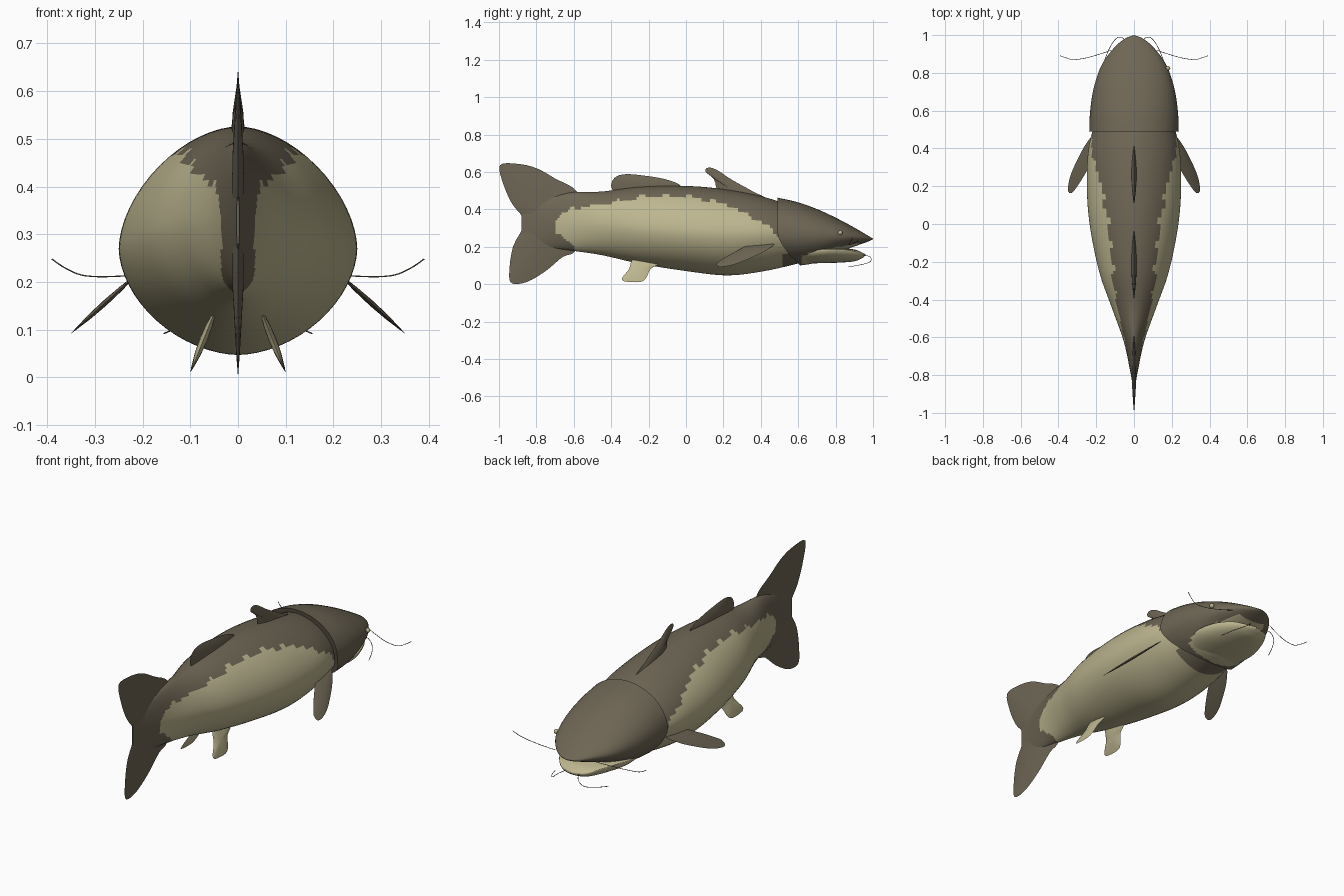
import bpy, bmesh, math
from mathutils import Vector

if "Cube" in bpy.data.objects:
    bpy.data.objects.remove(bpy.data.objects["Cube"])


def material(name, rgb):
    m = bpy.data.materials.new(name)
    m.use_nodes = True
    m.diffuse_color = (*rgb, 1)
    m.node_tree.nodes["Principled BSDF"].inputs["Base Color"].default_value = (*rgb, 1)
    return m


BROWN = material("olive brown", (0.155, 0.132, 0.09))
CREAM = material("pale cream", (0.51, 0.47, 0.28))


def finish(name, bm, rule=None, mats=(BROWN, CREAM), angle=40):
    bmesh.ops.recalc_face_normals(bm, faces=bm.faces)
    if rule:
        for f in bm.faces:
            f.material_index = int(rule(f.calc_center_median()))
    me = bpy.data.meshes.new(name)
    bm.to_mesh(me)
    bm.free()
    ob = bpy.data.objects.new(name, me)
    bpy.context.collection.objects.link(ob)
    for m in mats:
        me.materials.append(m)
    bpy.ops.object.select_all(action='DESELECT')
    ob.select_set(True)
    bpy.context.view_layer.objects.active = ob
    bpy.ops.object.shade_smooth_by_angle(angle=math.radians(angle))
    return ob


def spline(pts, steps, closed=False):
    """Catmull-Rom curve through points of any dimension."""
    n, out = len(pts), []
    get = (lambda i: pts[i % n]) if closed else (lambda i: pts[min(max(i, 0), n - 1)])
    for i in range(n if closed else n - 1):
        for s in range(steps):
            t = s / steps
            out.append([0.5 * (2 * b + (c - a) * t + (2 * a - 5 * b + 4 * c - d) * t * t
                               + (3 * b - a - 3 * c + d) * t ** 3)
                        for a, b, c, d in zip(*(get(i + k) for k in (-1, 0, 1, 2)))])
    return out if closed else out + [list(pts[-1])]


def loft(name, stations, steps, rule, power=1.8, shear=None, segs=64):
    """Skin of sections: y, bottom, widest height, top, half width."""
    bm = bmesh.new()
    rings = []
    for y, zb, zm, zt, w in spline(stations, steps):
        ring = []
        for k in range(segs):
            a = math.tau * k / segs
            c, s = math.cos(a), math.sin(a)
            x = max(w, 0.0005) * math.copysign(abs(c) ** (2 / power), c)
            h = abs(s) ** (2 / power)
            z = zm + (zt - zm) * h if s > 0 else zm - (zm - zb) * h
            ring.append(bm.verts.new((x, y + (shear(y, z) if shear else 0), z)))
        rings.append(ring)
    for r, q in zip(rings, rings[1:]):
        for k in range(segs):
            j = (k + 1) % segs
            bm.faces.new((r[k], r[j], q[j], q[k]))
    bm.faces.new(rings[0])
    bm.faces.new(rings[-1])
    return finish(name, bm, rule)


def fin(name, outline, centre, thick, place, mat=BROWN, steps=4):
    """Lens-shaped fin: a closed outline swelling towards its centre."""
    bm = bmesh.new()
    loop = spline(outline, steps, closed=True)
    cu, cv = centre
    rim = [bm.verts.new(place(u, v, 0)) for u, v in loop]
    n = len(rim)
    for side in (-1, 1):
        prev = rim
        for f in (0.85, 0.45):
            h = side * thick * (1 - f * f)
            ring = [bm.verts.new(place(cu + (u - cu) * f, cv + (v - cv) * f, h)) for u, v in loop]
            for k in range(n):
                j = (k + 1) % n
                bm.faces.new((prev[k], prev[j], ring[j], ring[k]))
            prev = ring
        tip = bm.verts.new(place(cu, cv, side * thick))
        for k in range(n):
            bm.faces.new((prev[k], prev[(k + 1) % n], tip))
    return finish(name, bm, mats=(mat,), angle=50)


def lerp(table, y):
    for (a, va), (b, vb) in zip(table, table[1:]):
        if y <= b:
            return va + (vb - va) * max(0, (y - a) / (b - a))
    return table[-1][1]


# Body with a pale flank and belly
FLANK = [(-0.7, 0.35), (-0.62, 0.40), (-0.5, 0.42), (-0.3, 0.45), (-0.2, 0.475), (0, 0.47),
         (0.2, 0.43), (0.35, 0.36), (0.45, 0.3), (0.52, 0.24)]


def flank_rule(p):
    wob = 0.007 * math.sin(p.y * 47) + 0.005 * math.sin(p.y * 101)
    rear = -0.69 + 0.09 * min(1, max(0, (0.28 - p.z) / 0.08))
    throat = p.y > 0.52 + wob and p.z < 0.16
    return p.y > rear + wob and p.z < lerp(FLANK, p.y) + wob and not throat


loft("body", [(-0.88, 0.25, 0.33, 0.40, 0.003), (-0.77, 0.2, 0.33, 0.45, 0.022),
              (-0.62, 0.18, 0.33, 0.49, 0.055), (-0.45, 0.155, 0.32, 0.495, 0.115),
              (-0.25, 0.11, 0.3, 0.52, 0.185), (0, 0.07, 0.28, 0.525, 0.235),
              (0.22, 0.047, 0.27, 0.505, 0.25), (0.42, 0.07, 0.27, 0.465, 0.237),
              (0.62, 0.115, 0.26, 0.4, 0.18)], 14, flank_rule)


# Head shell with a slanted gill edge, and lower jaw
def gill(y, z):
    return 0.11 * max(0, (0.84 - y) / 0.35) * max(0, (0.27 - z) / 0.16) ** 1.5


loft("head", [(0.49, 0.1, 0.27, 0.462, 0.237), (0.6, 0.11, 0.265, 0.437, 0.232),
              (0.72, 0.135, 0.26, 0.393, 0.213), (0.84, 0.18, 0.255, 0.335, 0.172),
              (0.93, 0.212, 0.25, 0.285, 0.108), (0.98, 0.23, 0.243, 0.255, 0.05),
              (1.0, 0.24, 0.241, 0.243, 0)], 10,
     lambda p: 0.62 < p.y < 0.92 and p.z < 0.155 + (p.y - 0.62) * 0.22, 2, gill)
loft("lower_jaw", [(0.6, 0.11, 0.17, 0.2, 0.16), (0.72, 0.112, 0.182, 0.2, 0.18),
                   (0.82, 0.115, 0.185, 0.195, 0.155), (0.9, 0.122, 0.175, 0.185, 0.11),
                   (0.94, 0.138, 0.16, 0.17, 0.065), (0.96, 0.153, 0.156, 0.159, 0)], 8,
     lambda p: p.y > 0.64, 2)


# Upright fins
def upright(u, v, h):
    return (h, u, v)


fin("tail_fin", [(-0.995, 0.635), (-0.9, 0.643), (-0.8, 0.62), (-0.7, 0.565), (-0.58, 0.49),
                 (-0.56, 0.33), (-0.59, 0.18), (-0.66, 0.145), (-0.75, 0.07), (-0.85, 0.012),
                 (-0.93, 0.004), (-0.945, 0.06), (-0.925, 0.2), (-0.865, 0.33),
                 (-0.93, 0.43), (-0.975, 0.53)], (-0.72, 0.33), 0.014, upright)
fin("front_dorsal_fin", [(0.45, 0.44), (0.35, 0.5), (0.25, 0.555), (0.16, 0.613), (0.115, 0.622),
                         (0.105, 0.6), (0.15, 0.56), (0.18, 0.48), (0.3, 0.42)],
    (0.25, 0.5), 0.014, upright)
fin("rear_dorsal_fin", [(-0.37, 0.49), (-0.4, 0.525), (-0.38, 0.57), (-0.32, 0.588), (-0.2, 0.577),
                        (-0.1, 0.558), (-0.03, 0.525), (-0.1, 0.48), (-0.25, 0.47)],
    (-0.22, 0.52), 0.014, upright)

# Paired fins and whiskers
for side, label in ((1, "left"), (-1, "right")):
    fin(label + "_pectoral_fin", [(0.21, 0.47), (0.25, 0.43), (0.29, 0.36), (0.335, 0.26),
                                  (0.35, 0.18), (0.33, 0.165), (0.3, 0.2), (0.25, 0.28), (0.21, 0.36)],
        (0.28, 0.31), 0.006,
        lambda u, v, h: (side * (u + h * 0.7), v, 0.2 - (u - 0.23) * 0.9 + h * 0.7))
    fin(label + "_pelvic_fin", [(-0.28, 0.14), (-0.305, 0.08), (-0.34, 0.035), (-0.33, 0.015),
                                (-0.25, 0.011), (-0.215, 0.03), (-0.19, 0.08), (-0.14, 0.115),
                                (-0.2, 0.15)], (-0.26, 0.08), 0.008,
        lambda u, v, h: (side * (0.1 - (v - 0.01) * 0.4 + h), u, v + h * 0.3), CREAM)
    whiskers = {
        "_long_whisker": [(0.12, 0.92, 0.23), (0.18, 0.9, 0.22), (0.25, 0.88, 0.212),
                          (0.32, 0.87, 0.213), (0.36, 0.88, 0.228), (0.39, 0.89, 0.248)],
        "_chin_whisker": [(0.04, 0.95, 0.155), (0.06, 0.985, 0.145), (0.09, 0.985, 0.12),
                          (0.125, 0.94, 0.105), (0.155, 0.87, 0.092)]}
    for part, path in whiskers.items():
        cu = bpy.data.curves.new(label + part, 'CURVE')
        cu.dimensions = '3D'
        cu.bevel_depth = 0.0015
        cu.bevel_resolution = 1
        pts = spline(path, 5)
        sp = cu.splines.new('POLY')
        sp.points.add(len(pts) - 1)
        for p, (x, y, z) in zip(sp.points, pts):
            p.co = (side * x, y, z, 1)
        cu.materials.append(BROWN)
        bpy.context.collection.objects.link(bpy.data.objects.new(label + part, cu))

# Small bead eye on the left
bm = bmesh.new()
bmesh.ops.create_uvsphere(bm, u_segments=16, v_segments=10, radius=0.012)
bmesh.ops.translate(bm, verts=bm.verts, vec=Vector((0.18, 0.825, 0.275)))
finish("eye", bm, mats=(CREAM,), angle=60)
